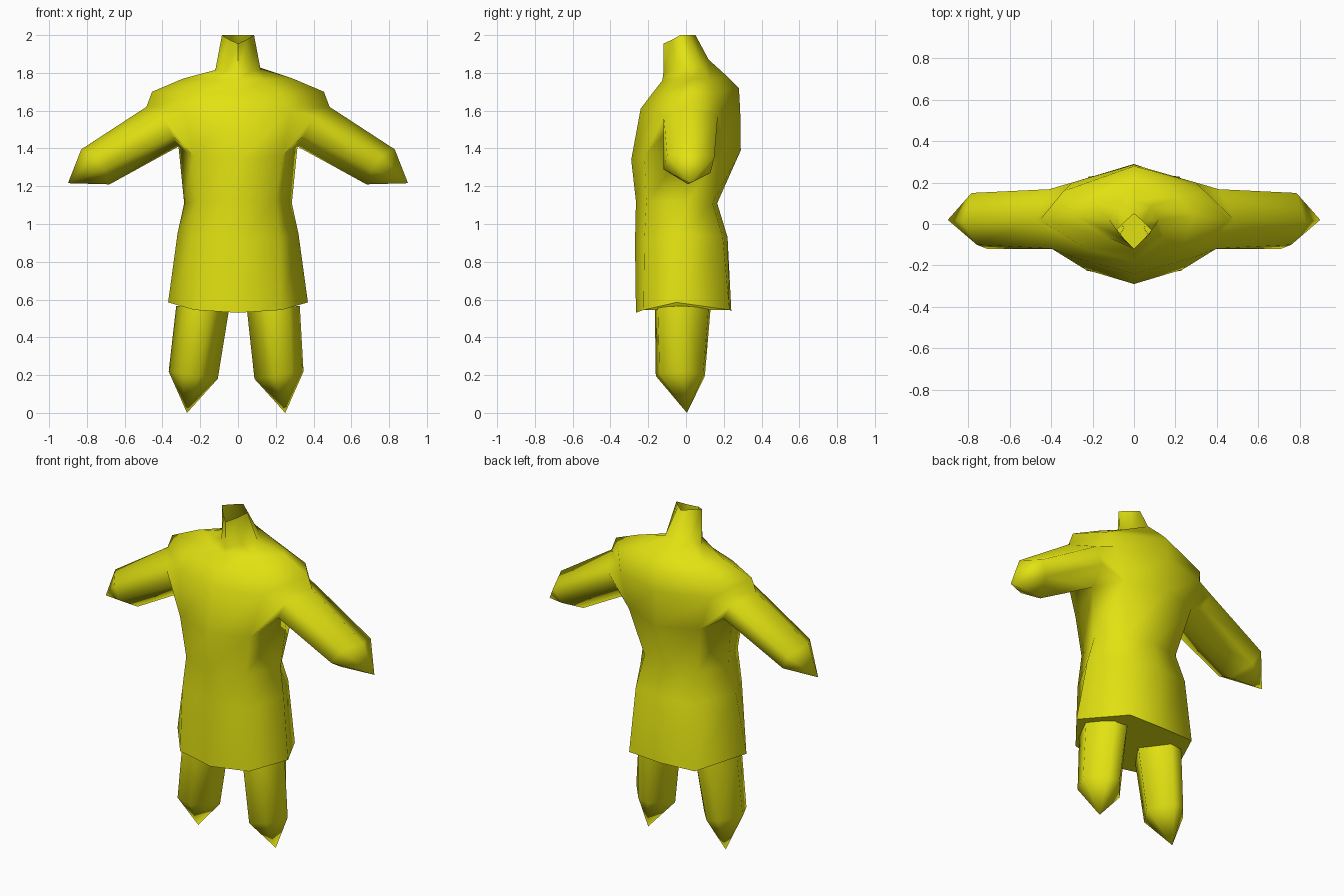
import bpy, bmesh, math

if "Cube" in bpy.data.objects:
    bpy.data.objects.remove(bpy.data.objects["Cube"])

yellow = bpy.data.materials.new("yellow")
yellow.diffuse_color = (0.76, 0.76, 0.006, 1)
yellow.use_nodes = True
yellow.node_tree.nodes["Principled BSDF"].inputs["Base Color"].default_value = yellow.diffuse_color


def add_ring(bm, pts):
    return [bm.verts.new(p) for p in pts]


def skin(bm, a, b, skip=()):
    """Join two equal-length rings with quads, leaving out the skipped sides."""
    n = len(a)
    for i in range(n):
        if i not in skip:
            j = (i + 1) % n
            bm.faces.new((a[i], a[j], b[j], b[i]))


def point_cap(bm, ring, tip):
    """Close a ring to a single point."""
    t = bm.verts.new(tip)
    for i in range(len(ring)):
        bm.faces.new((ring[i], ring[(i + 1) % len(ring)], t))


def finish(bm, name, angle):
    bmesh.ops.recalc_face_normals(bm, faces=bm.faces)
    me = bpy.data.meshes.new(name)
    bm.to_mesh(me)
    bm.free()
    me.materials.append(yellow)
    ob = bpy.data.objects.new(name, me)
    bpy.context.collection.objects.link(ob)
    bpy.ops.object.select_all(action='DESELECT')
    ob.select_set(True)
    bpy.context.view_layer.objects.active = ob
    bpy.ops.object.shade_smooth_by_angle(angle=math.radians(angle))


def flip(side, pts):
    return [(side * x, y, z) for x, y, z in pts]


# torso: half sections (front, front corner, side, back corner, back), hem to neck
sections = [
    ((-.265, .53), (.23, -.225, .545), (.37, -.05, .585), (.22, .23, .545), (.24, .54)),
    ((-.27, .90), (.22, -.22, .92), (.32, -.02, .95), (.20, .195, .93), (.22, .93)),
    ((-.265, 1.12), (.20, -.21, 1.12), (.285, 0, 1.11), (.18, .14, 1.11), (.165, 1.11)),
    ((-.29, 1.34), (.235, -.22, 1.36), (.315, .02, 1.41), (.24, .205, 1.40), (.29, 1.39)),
    ((-.24, 1.61), (.28, -.165, 1.60), (.485, .02, 1.62), (.30, .20, 1.60), (.287, 1.60)),
    ((-.18, 1.69), (.23, -.12, 1.69), (.455, .02, 1.70), (.34, .16, 1.69), (.28, 1.72)),
    ((-.125, 1.76), (.14, -.06, 1.765), (.29, .04, 1.77), (.21, .13, 1.765), (.22, 1.78)),
    ((-.12, 1.80), (.07, -.06, 1.81), (.12, .02, 1.815), (.08, .085, 1.84), (.12, 1.87)),
    ((-.12, 1.955), (.045, -.075, 1.975), (.085, -.03, 2), (.045, .01, 2), (.05, 2)),
]
bm = bmesh.new()
rings = []
for f, c, s, b, k in sections:
    half = [c, s, b]
    rings.append(add_ring(bm, [(0, *f)] + half + [(0, *k)] + flip(-1, half[::-1])))
for i in range(len(rings) - 1):
    skin(bm, rings[i], rings[i + 1], skip=(1, 2, 5, 6) if i == 3 else ())
bm.faces.new(rings[0])

# arms grow out of the openings: upper front, lower front, lower back, upper back
socket = [(.40, -.118, 1.57), (.35, -.12, 1.47), (.36, .155, 1.48), (.41, .168, 1.57)]
wrist = [(.83, .01, 1.395), (.76, -.10, 1.365), (.71, -.12, 1.29),
         (.68, .01, 1.21), (.74, .13, 1.27), (.785, .15, 1.355)]
low, high = rings[3], rings[4]
for side, (c, s, b) in ((1, (1, 2, 3)), (-1, (7, 6, 5))):
    uf, lf, lb, ub = add_ring(bm, flip(side, socket))
    for corner, lower, upper in ((c, lf, uf), (b, lb, ub)):
        bm.faces.new((low[corner], low[s], lower))
        bm.faces.new((low[corner], lower, upper, high[corner]))
        bm.faces.new((high[corner], upper, high[s]))
    end = add_ring(bm, flip(side, wrist))
    skin(bm, [high[s], uf, lf, low[s], lb, ub], end)
    point_cap(bm, end, (side * .9, .02, 1.216))
finish(bm, "torso_and_arms", 80)

# legs: front pair, outer, back pair, inner, relative to the leg axis
leg_top = [(-.04, -.165), (.08, -.15), (.14, -.02), (.05, .12), (-.03, .13), (-.14, -.02)]
leg_low = [(-.03, -.16), (.07, -.14), (.13, -.02), (.04, .09), (-.03, .10), (-.13, -.02)]
for side, label, shift in ((1, "right", 0), (-1, "left", .02)):
    bm = bmesh.new()
    top = add_ring(bm, flip(side, [(.187 + x, y, .55 + .12 * max(x, 0)) for x, y in leg_top]))
    foot = add_ring(bm, flip(side, [(.217 + shift + x, y, .20 + .15 * x) for x, y in leg_low]))
    skin(bm, top, foot)
    point_cap(bm, foot, (side * (.25 + shift), .005, 0))
    finish(bm, label + "_leg", 75)
